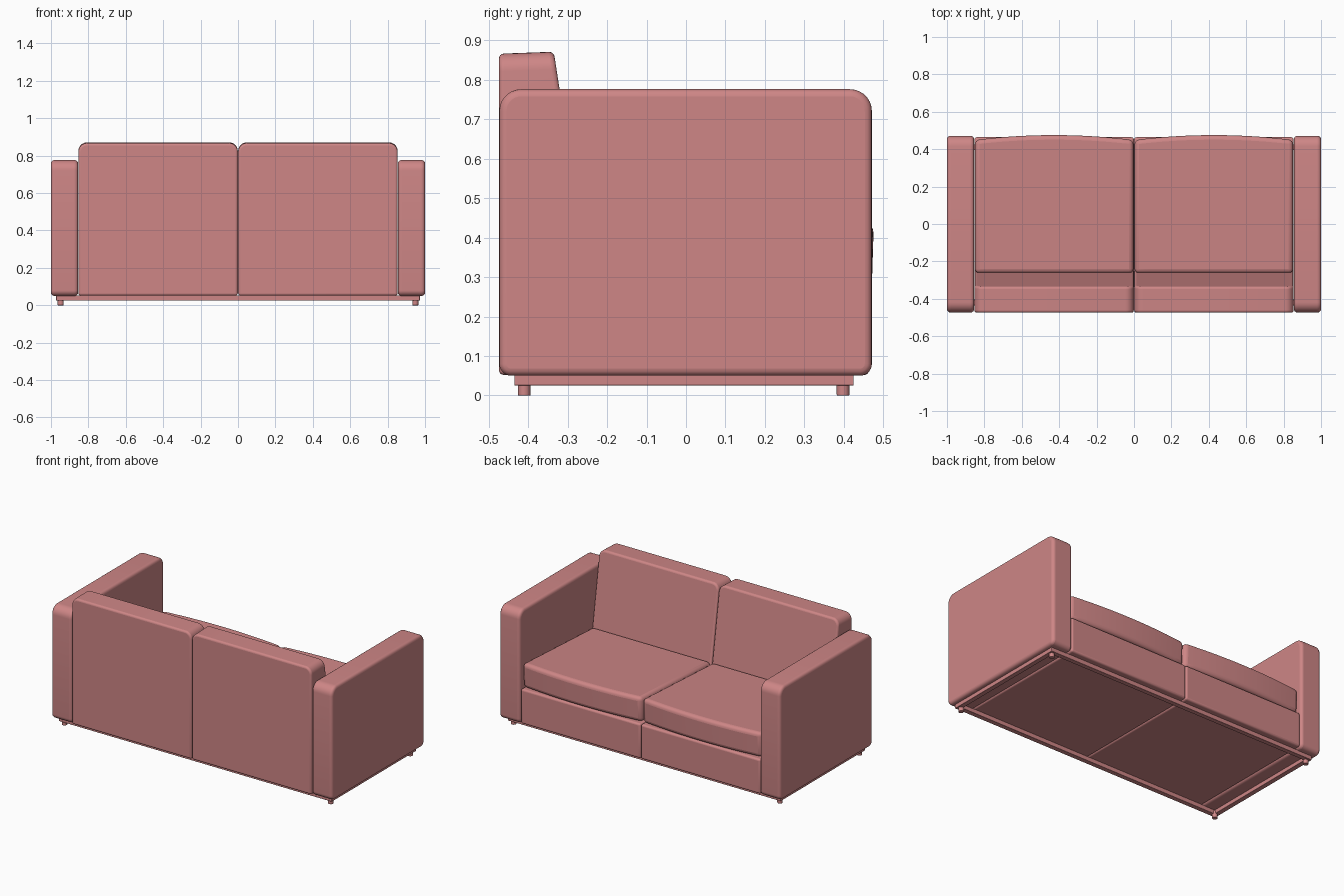
import bpy, bmesh, math

if "Cube" in bpy.data.objects:
    bpy.data.objects.remove(bpy.data.objects["Cube"])

mat = bpy.data.materials.new("rose_fabric")
mat.diffuse_color = (0.62, 0.24, 0.24, 1)
mat.use_nodes = True
mat.node_tree.nodes["Principled BSDF"].inputs["Base Color"].default_value = mat.diffuse_color


def finish(name, bm, bevel=0.0):
    bmesh.ops.recalc_face_normals(bm, faces=bm.faces)
    me = bpy.data.meshes.new(name)
    bm.to_mesh(me)
    bm.free()
    me.materials.append(mat)
    ob = bpy.data.objects.new(name, me)
    bpy.context.collection.objects.link(ob)
    bpy.context.view_layer.objects.active = ob
    ob.select_set(True)
    if bevel:
        m = ob.modifiers.new("soft_edges", 'BEVEL')
        m.width, m.segments = bevel, 4
        m.limit_method, m.angle_limit = 'ANGLE', math.radians(40)
    bpy.ops.object.shade_smooth_by_angle(angle=math.radians(40))
    ob.select_set(False)
    return ob


def prism(profile, x0, x1, cuts=1):
    """Side profile of (y, z) points swept along x."""
    bm = bmesh.new()
    rings = [[bm.verts.new((x0 + (x1 - x0) * i / cuts, y, z)) for y, z in profile]
             for i in range(cuts + 1)]
    n = len(profile)
    for a, b in zip(rings, rings[1:]):
        for j in range(n):
            k = (j + 1) % n
            bm.faces.new((a[j], a[k], b[k], b[j]))
    bm.faces.new(rings[0])
    bm.faces.new(rings[-1])
    return bm


def round_edges(bm, test, radius, segments=7):
    edges = [e for e in bm.edges if test(e.verts[0].co, e.verts[1].co)]
    bmesh.ops.bevel(bm, geom=edges, offset=radius, segments=segments,
                    profile=0.5, affect='EDGES')


for side, s in (("left", -1), ("right", 1)):
    # Arm: slab with rounded side profile
    bm = prism([(-0.473, 0.05), (0.471, 0.05), (0.471, 0.776), (-0.473, 0.776)],
               s * 0.855, s * 1.0)
    round_edges(bm, lambda a, b: abs(a.x - b.x) > 0.1 and a.z > 0.5, 0.055)
    round_edges(bm, lambda a, b: abs(a.x - b.x) > 0.1 and a.z < 0.06, 0.03)
    finish(side + "_arm", bm, 0.018)

    # Base and sloping backrest in one L-shaped piece
    bm = prism([(-0.474, 0.052), (0.464, 0.052), (0.464, 0.275), (-0.243, 0.275),
                (-0.335, 0.871), (-0.474, 0.866)], s * 0.001, s * 0.853)
    round_edges(bm, lambda a, b: abs(a.x - b.x) < 0.01 and min(a.z, b.z) > 0.8, 0.045)
    finish(side + "_base_and_back", bm, 0.012)

    # Seat cushion: wedge with bowed front
    bm = prism([(-0.255, 0.277), (0.445, 0.277), (0.45, 0.437), (-0.265, 0.40)],
               s * 0.003, s * 0.851, 12)
    for v in bm.verts:
        if v.co.y > 0.3:
            t = (v.co.x - s * 0.427) / 0.424
            v.co.y += 0.026 * (1 - t * t)
    finish(side + "_seat_cushion", bm, 0.025)

# Plinth frame: open rectangular ring under the sofa
bm = bmesh.new()
X, Y0, Y1, W = 0.972, -0.435, 0.425, 0.03
corners = [(-1, Y0, 1), (1, Y0, 1), (1, Y1, -1), (-1, Y1, -1)]
loops = []
for w, z in ((0, 0.025), (0, 0.053), (W, 0.053), (W, 0.025)):
    loops.append([bm.verts.new((sx * (X - w), y + sy * w, z)) for sx, y, sy in corners])
for i in range(4):
    a, b = loops[i], loops[(i + 1) % 4]
    for j in range(4):
        k = (j + 1) % 4
        bm.faces.new((a[j], a[k], b[k], b[j]))
finish("plinth_frame", bm, 0.002)

# Feet
for sx in (-1, 1):
    for label, y in (("back", -0.41), ("front", 0.398)):
        bm = bmesh.new()
        bmesh.ops.create_cone(bm, cap_ends=True, segments=20, radius1=0.016,
                              radius2=0.016, depth=0.045)
        bmesh.ops.translate(bm, verts=bm.verts, vec=(sx * 0.948, y, 0.0225))
        finish(f"{label}_{'right' if sx > 0 else 'left'}_foot", bm, 0.002)
